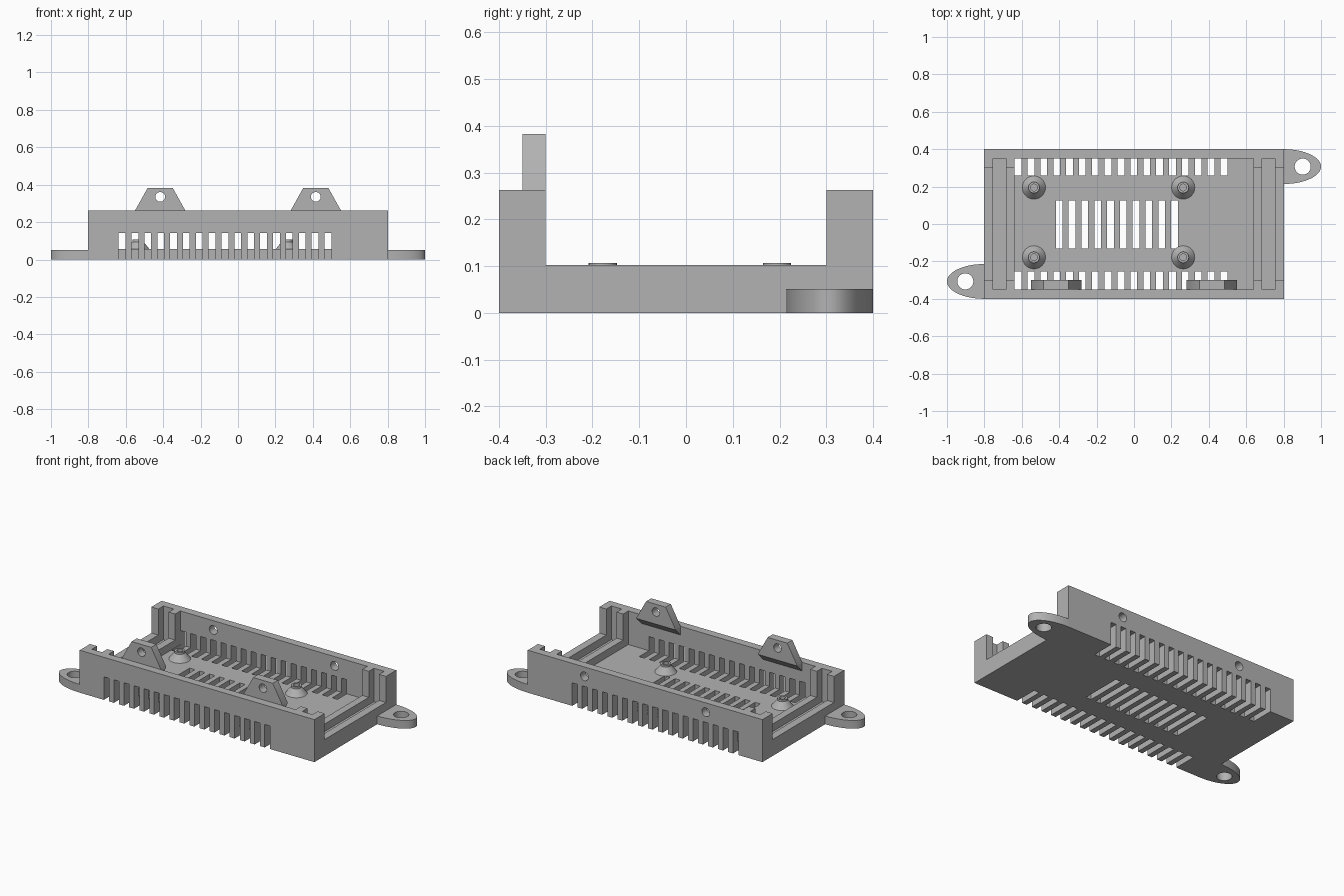
import bpy, bmesh, math
from mathutils import Matrix, Vector

cube = bpy.data.objects.get("Cube")
if cube:
    bpy.data.objects.remove(cube, do_unlink=True)

gray = bpy.data.materials.new("plastic_gray")
gray.use_nodes = True
color = (0.45, 0.45, 0.45, 1)
gray.diffuse_color = color
gray.node_tree.nodes["Principled BSDF"].inputs["Base Color"].default_value = color


def add_box(bm, x0, x1, y0, y1, z0, z1):
    m = Matrix.Translation(((x0 + x1) / 2, (y0 + y1) / 2, (z0 + z1) / 2))
    m = m @ Matrix.Diagonal((x1 - x0, y1 - y0, z1 - z0, 1))
    bmesh.ops.create_cube(bm, size=1, matrix=m)


def add_prism(bm, points, direction):
    face = bm.faces.new([bm.verts.new(p) for p in points])
    out = bmesh.ops.extrude_face_region(bm, geom=[face])["geom"]
    verts = [v for v in out if isinstance(v, bmesh.types.BMVert)]
    bmesh.ops.translate(bm, verts=verts, vec=direction)


def add_rod(bm, center, radius, length, axis):
    m = Matrix.Translation(center)
    if axis == "Y":
        m = m @ Matrix.Rotation(math.pi / 2, 4, "X")
    bmesh.ops.create_cone(bm, cap_ends=True, segments=32, radius1=radius,
                          radius2=radius, depth=length, matrix=m)


def finish(name, bm):
    bmesh.ops.recalc_face_normals(bm, faces=bm.faces)
    mesh = bpy.data.meshes.new(name)
    bm.to_mesh(mesh)
    bm.free()
    mesh.materials.append(gray)
    obj = bpy.data.objects.new(name, mesh)
    bpy.context.collection.objects.link(obj)
    return obj


def cut(obj, bm):
    cutter = finish("cutter", bm)
    cutter.hide_render = True
    mod = obj.modifiers.new("cut", "BOOLEAN")
    mod.operation, mod.solver, mod.object = "DIFFERENCE", "EXACT", cutter
    bpy.context.view_layer.update()
    graph = bpy.context.evaluated_depsgraph_get()
    mesh = bpy.data.meshes.new_from_object(obj.evaluated_get(graph))
    obj.modifiers.clear()
    obj.data = mesh
    bpy.data.objects.remove(cutter, do_unlink=True)


def smooth(obj):
    bpy.ops.object.select_all(action="DESELECT")
    obj.select_set(True)
    bpy.context.view_layer.objects.active = obj
    bpy.ops.object.shade_smooth_by_angle(angle=math.radians(30))


FLOOR, TOP = 0.055, 0.263

# Tray body: main cavity, end panel grooves and the open ends
bm = bmesh.new()
add_box(bm, -0.803, 0.803, -0.4, 0.4, 0, TOP)
body = finish("tray_body", bm)
bm = bmesh.new()
add_box(bm, -0.64, 0.64, -0.35, 0.35, FLOOR, 0.5)
for s in (-1, 1):
    x0, x1 = sorted((s * 0.685, s * 0.755))
    add_box(bm, x0, x1, -0.35, 0.35, FLOOR, 0.5)
cut(body, bm)
bm = bmesh.new()
add_box(bm, -1, 1, -0.3, 0.3, 0.102, 0.5)
cut(body, bm)

# Side vents that wrap under the floor, floor vents, and latch holes
bm = bmesh.new()
for i in range(17):
    x = -0.638 + i * 0.0688
    for y0, y1 in ((-0.5, -0.255), (0.26, 0.5)):
        add_box(bm, x, x + 0.036, y0, y1, -0.1, 0.142)
for i in range(10):
    x = -0.418 + i * 0.0685
    add_box(bm, x, x + 0.036, -0.13, 0.125, -0.1, 0.08)
for x in (-0.415, 0.415):
    add_rod(bm, (x, 0.38, 0.205), 0.027, 0.12, "Y")
cut(body, bm)
smooth(body)

# Screw ears on opposite corners
for name, s in (("left_ear", 1), ("right_ear", -1)):
    bm = bmesh.new()
    arc = [math.pi * (i / 32 - 0.5) for i in range(33)]
    add_prism(bm, [(s * (0.8 + 0.2 * math.cos(a)), s * (0.307 + 0.093 * math.sin(a)), 0)
                   for a in arc], (0, 0, 0.051))
    ear = finish(name, bm)
    bm = bmesh.new()
    add_rod(bm, (s * 0.902, s * 0.307, 0.03), 0.043, 0.2, "Z")
    cut(ear, bm)
    smooth(ear)

# Latch tabs inside the front wall, with a sloped underside
for name, x in (("right_tab", -0.416), ("left_tab", 0.416)):
    bm = bmesh.new()
    outline = [(-0.134, 0.2), (0.134, 0.2), (0.134, TOP), (0.067, 0.383),
               (-0.067, 0.383), (-0.134, TOP)]
    add_prism(bm, [(x + px, -0.35, pz) for px, pz in outline], (0, 0.05, 0))
    res = bmesh.ops.bisect_plane(bm, geom=bm.verts[:] + bm.edges[:] + bm.faces[:],
                                 plane_co=(x, -0.3, TOP - 0.003),
                                 plane_no=Vector((0, 1, -1)).normalized(),
                                 clear_outer=True)
    edges = [e for e in res["geom_cut"] if isinstance(e, bmesh.types.BMEdge)]
    bmesh.ops.holes_fill(bm, edges=edges)
    tab = finish(name, bm)
    bm = bmesh.new()
    add_rod(bm, (x, -0.325, 0.335), 0.026, 0.2, "Y")
    cut(tab, bm)
    smooth(tab)

# Board standoffs: flared collars with a blind hole
profile = [(0.062, FLOOR - 0.01), (0.062, FLOOR), (0.03, 0.095), (0.03, 0.107),
           (0.018, 0.107), (0.018, FLOOR + 0.002), (0, FLOOR + 0.002)]
for side, y in (("front", -0.178), ("back", 0.195)):
    for end, x in (("right", -0.535), ("left", 0.263)):
        bm = bmesh.new()
        verts = [bm.verts.new((x + r, y, z)) for r, z in profile]
        edges = [bm.edges.new(pair) for pair in zip(verts, verts[1:])]
        bmesh.ops.spin(bm, geom=verts + edges, cent=(x, y, 0), axis=(0, 0, 1),
                       angle=math.tau, steps=32)
        bmesh.ops.remove_doubles(bm, verts=bm.verts, dist=0.0001)
        smooth(finish(f"{side}_{end}_standoff", bm))
